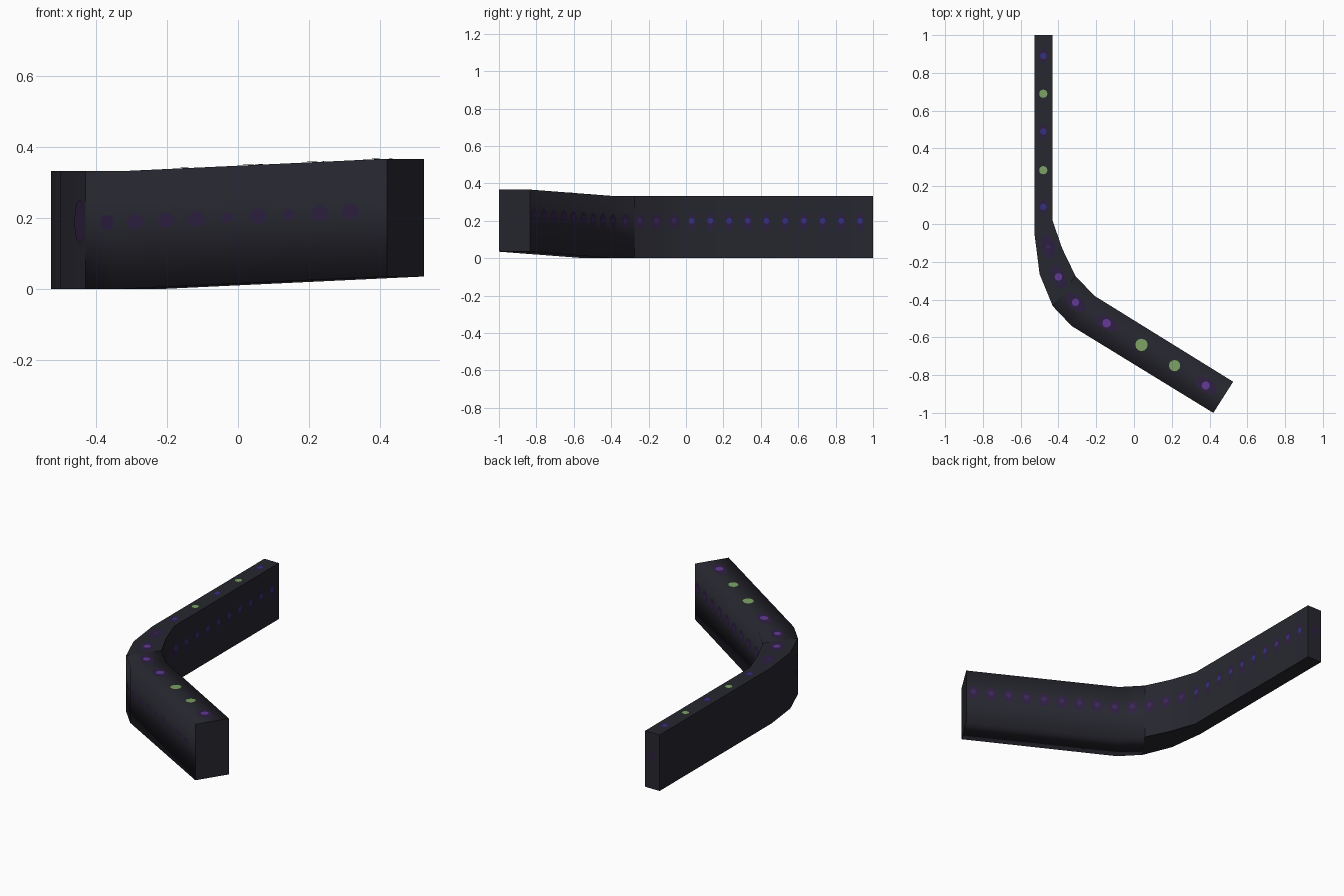
import bpy, bmesh, math
from mathutils import Vector

if "Cube" in bpy.data.objects:
    bpy.data.objects.remove(bpy.data.objects["Cube"])

# Flat colours (linear)
def material(name, rgb):
    m = bpy.data.materials.new(name)
    m.diffuse_color = (*rgb, 1)
    m.use_nodes = True
    m.node_tree.nodes["Principled BSDF"].inputs["Base Color"].default_value = m.diffuse_color
    return m

STONE = material("dark_slate", (0.020, 0.020, 0.029))
HALO = material("deep_purple", (0.027, 0.014, 0.052))
DIM = material("muted_purple", (0.045, 0.018, 0.10))
VIOLET = material("violet", (0.125, 0.040, 0.30))
BLUE = material("indigo_blue", (0.036, 0.030, 0.23))
GREEN = material("soft_green", (0.20, 0.36, 0.13))

# Plan of the bent wall, as matching outer and inner points, plus lift of each ring
OUTER = [(-.527, 1), (-.527, -.05), (-.50, -.265), (-.43, -.435), (-.33, -.54), (.42, -1)]
INNER = [(-.432, 1), (-.432, .02), (-.38, -.13), (-.31, -.275), (-.21, -.38), (.525, -.835)]
LIFT = [0, 0, 0, 0, 0, .035]
HEIGHT = .332

def ring(i):
    o, n, z = OUTER[i], INNER[i], LIFT[i]
    return [(*o, z), (*n, z), (*n, z + HEIGHT), (*o, z + HEIGHT)]

def finish(bm, name, mats):
    me = bpy.data.meshes.new(name)
    bm.to_mesh(me)
    bm.free()
    for m in mats:
        me.materials.append(m)
    ob = bpy.data.objects.new(name, me)
    bpy.context.collection.objects.link(ob)
    return ob

# Wall sections: four-sided sweep through the rings, flat cap on the free end
def wall(name, first, last, cap, angle):
    bm = bmesh.new()
    rings = [[bm.verts.new(p) for p in ring(i)] for i in range(first, last + 1)]
    for a, b in zip(rings, rings[1:]):
        for k in range(4):
            j = (k + 1) % 4
            bm.faces.new((a[k], a[j], b[j], b[k])).smooth = True
    pts = [bm.verts.new(p) for p in ring(cap)]
    bm.faces.new(pts if cap == last else pts[::-1])
    bm.normal_update()
    ob = finish(bm, name, [STONE])
    # the end ring must face away from the wall
    for f in ob.data.polygons:
        if not f.use_smooth:
            inward = Vector((0, -.2, 0)) - f.center
            if f.normal.dot(inward) > 0:
                f.flip()
    if angle:
        ob.data.set_sharp_from_angle(angle=angle)

wall("straight_wall", 0, 3, 0, math.radians(40))
wall("angled_wall", 3, 5, 5, None)

# Painted spots: thin elliptical plates lying on a face
def spot(bm, pos, along, normal, ra, rb, mat, lift):
    n = Vector(normal).normalized()
    t = Vector(along).normalized()
    b = n.cross(t).normalized()
    p = Vector(pos) + n * lift
    vs = [bm.verts.new(p + t * ra * math.cos(a) + b * rb * math.sin(a))
          for a in (math.tau * k / 12 for k in range(12))]
    bm.faces.new(vs).material_index = mat

# Walk a plan polyline: returns position and direction at a distance
def walk(line, d):
    for i in range(len(line) - 1):
        a, b = Vector((*line[i], LIFT[i])), Vector((*line[i + 1], LIFT[i + 1]))
        length = (b - a).length
        if d <= length or i == len(line) - 2:
            return a.lerp(b, d / length), (b - a).normalized()
        d -= length

MATS = [HALO, DIM, VIOLET, BLUE, GREEN]

# Row of spots along the inner wall: blue on the straight, purple after the bend
bm = bmesh.new()
for k in range(23):
    p, t = walk(INNER, .07 + .1 * k)
    n = Vector((-t.y, t.x, 0))
    p.z += .195
    straight = p.y > 0
    spot(bm, p, t, n, .022 if straight else .032, .05 if straight else .042, 0, .002)
    spot(bm, p + Vector((0, 0, .005)), t, n, .015, .015, 3 if straight else 1, .004)
finish(bm, "inner_wall_spots", MATS)

# Row of spots along the outer angled wall
bm = bmesh.new()
start = sum((Vector(b) - Vector(a)).length for a, b in zip(OUTER[:3], OUTER[1:4]))
for k in range(9):
    p, t = walk(OUTER, start + .09 + .102 * k)
    n = Vector((t.y, -t.x, 0))
    p.z += .187
    r = .018 if k in (4, 6) else .026
    spot(bm, p, t, n, r * 1.1, r * .85, 0, .002)
p, t = walk(OUTER, start - .04)
spot(bm, p + Vector((0, 0, .19)), t, (t.y, -t.x, 0), .038, .062, 0, .002)
# Spot on the back end
spot(bm, (-.48, 1, .19), (1, 0, 0), (0, 1, 0), .02, .03, 0, .002)
finish(bm, "outer_wall_spots", MATS)

# Spots on the top: x, y, core radius, colour index
TOP = [(-.48, .89, .017, 3), (-.48, .69, .022, 4), (-.48, .49, .017, 3), (-.48, .285, .022, 4),
       (-.48, .09, .017, 3), (-.455, -.12, .010, 1), (-.40, -.28, .020, 2), (-.31, -.415, .020, 2),
       (-.145, -.525, .023, 2), (.04, -.64, .033, 4), (.215, -.75, .030, 4), (.38, -.855, .022, 2)]
bm = bmesh.new()
for i, (x, y, r, m) in enumerate(TOP):
    a, b = TOP[max(i - 1, 0)], TOP[min(i + 1, len(TOP) - 1)]
    along = Vector((b[0] - a[0], b[1] - a[1], 0))
    rise = .035 * min(max((x + .27) / .743, 0), 1)
    if x > -.25:
        along = Vector((.7425, -.4575, .035))
    n = along.cross(Vector((along.y, -along.x, 0)))
    if n.z < 0:
        n = -n
    pos = (x, y, HEIGHT + rise)
    if m != 4:
        big = x > -.47
        spot(bm, pos, along, n, .065 if big else .042, .036 if big else .02, 0, .002)
    spot(bm, pos, along, n, r, r, m, .004)
finish(bm, "top_spots", MATS)
